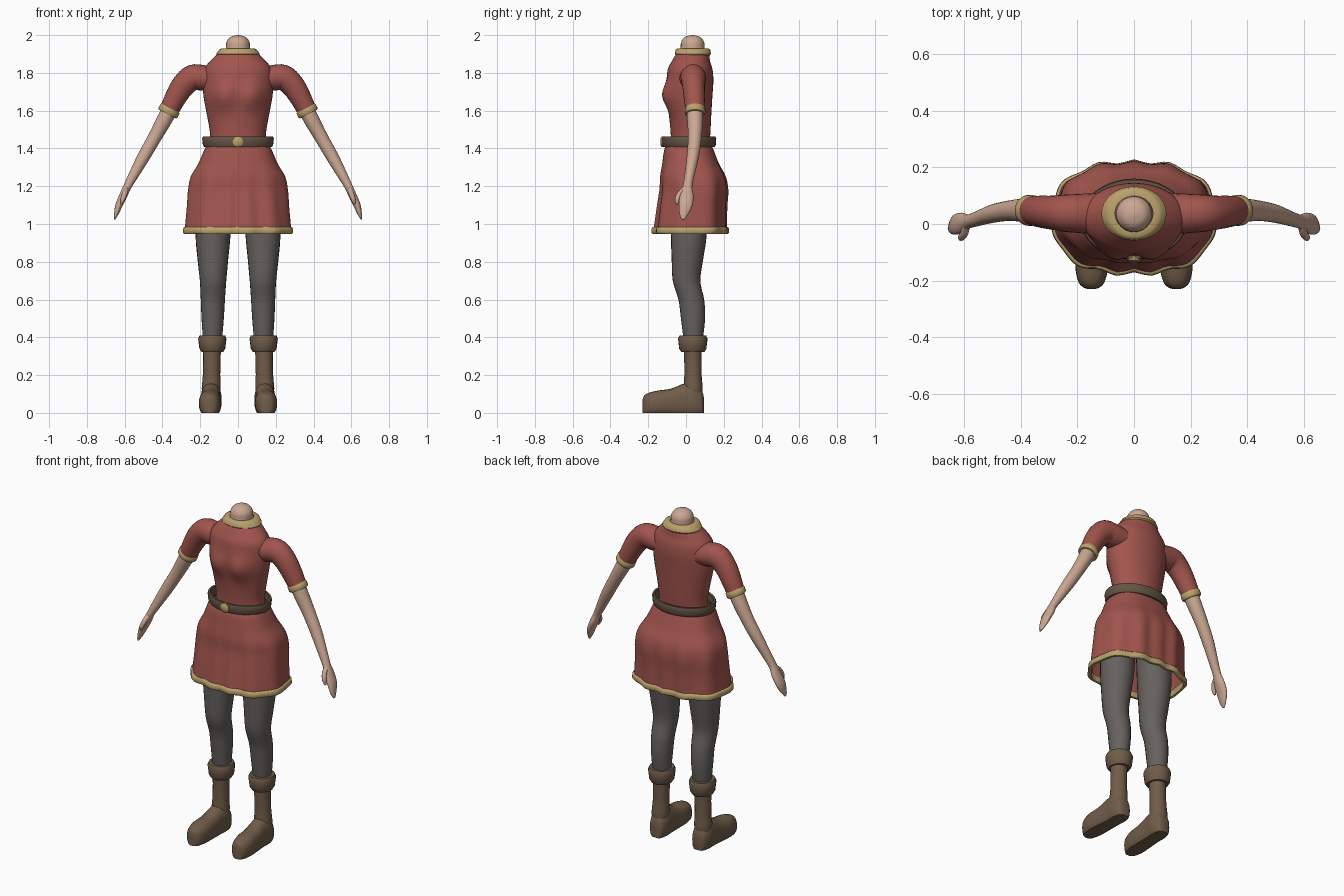
import bpy, math
from math import cos, sin, pi, exp
from mathutils import Vector

if "Cube" in bpy.data.objects:
    bpy.data.objects.remove(bpy.data.objects["Cube"])


def material(name, r, g, b):
    m = bpy.data.materials.new(name)
    m.use_nodes = True
    m.diffuse_color = (r, g, b, 1)
    bsdf = m.node_tree.nodes["Principled BSDF"]
    bsdf.inputs["Base Color"].default_value = (r, g, b, 1)
    bsdf.inputs["Roughness"].default_value = 0.8
    return m


RED = material("red cloth", 0.36, 0.09, 0.075)
GOLD = material("gold trim", 0.5, 0.36, 0.15)
SKIN = material("skin", 0.6, 0.39, 0.29)
GREY = material("grey leggings", 0.13, 0.12, 0.112)
BROWN = material("boot leather", 0.165, 0.108, 0.066)
BELT = material("belt leather", 0.13, 0.088, 0.058)
UP, BACK, FORWARD = Vector((0, 0, 1)), Vector((0, 1, 0)), Vector((0, -1, 0))


def resample(stations, steps):
    """Smooth interpolation through all stations."""
    if steps == 1:
        return stations
    out = []
    last = len(stations) - 1
    for i in range(last):
        quad = [stations[max(0, min(last, i + k))] for k in (-1, 0, 1, 2)]
        for s in range(steps):
            t = s / steps
            out.append(tuple(
                b + t * (c - a) / 2 + t * t * (a - 2.5 * b + 2 * c - d / 2)
                + t ** 3 * (1.5 * (b - c) + (d - a) / 2)
                for a, b, c, d in zip(*quad)))
    return out + [stations[-1]]


def loft(name, stations, mat, n=24, steps=4, axis=UP, ref=BACK, power=2,
         caps=True, ring=False, mirror=False, deform=None):
    """Skin elliptical rings (x, y, z, half width, half depth); axis None follows the path."""
    st = resample(stations, steps)
    centres = [Vector(s[:3]) for s in st]
    verts = []
    for i, s in enumerate(st):
        t = axis or (centres[min(i + 1, len(st) - 1)] - centres[max(i - 1, 0)]).normalized()
        v = (ref - t * ref.dot(t)).normalized()
        u = v.cross(t)
        for j in range(n):
            c, d = cos(2 * pi * j / n), sin(2 * pi * j / n)
            c = math.copysign(abs(c) ** (2 / power), c)
            d = math.copysign(abs(d) ** (2 / power), d)
            p = centres[i] + u * (c * s[3]) + v * (d * s[4])
            verts.append(deform(p) if deform else p)
    rows = len(st)
    faces = []
    for i in range(rows if ring else rows - 1):
        a, b = i * n, (i + 1) % rows * n
        faces += [(a + j, a + (j + 1) % n, b + (j + 1) % n, b + j) for j in range(n)]
    if caps and not ring:
        faces += [tuple(reversed(range(n))), tuple(range((rows - 1) * n, rows * n))]
    mesh = bpy.data.meshes.new(name)
    mesh.from_pydata(verts, [], faces)
    mesh.materials.append(mat)
    ob = bpy.data.objects.new(name, mesh)
    bpy.context.collection.objects.link(ob)
    if mirror:
        ob.modifiers.new("mirror", "MIRROR").use_mirror_merge = False
    bpy.ops.object.select_all(action="DESELECT")
    ob.select_set(True)
    bpy.context.view_layer.objects.active = ob
    bpy.ops.object.shade_smooth_by_angle(angle=math.radians(50))
    return ob


def band(name, bottom, top, thick, mat, axis=UP, **kw):
    """Hollow rounded band between two stations."""
    def at(f, grow):
        return tuple(a + (b - a) * f + (grow if k > 2 else 0)
                     for k, (a, b) in enumerate(zip(bottom, top)))
    section = [(0, -thick), (0, -thick * .3), (.2, 0), (.8, 0), (1, -thick * .3), (1, -thick)]
    return loft(name, [at(*p) for p in section], mat, steps=1, axis=axis, ring=True, **kw)


def bust(p):
    if p.y < 0:
        p.y -= .036 * exp(-((abs(p.x) - .075) / .06) ** 2 - ((p.z - 1.68) / .07) ** 2)
    return p


def folds(p):
    # Pleats that deepen toward the hem
    t = max(0, min(1, (1.34 - p.z) / .18))
    ang = math.atan2(p.y - .025, p.x) - pi / 2
    k = 1 + .035 * t * cos(11 * ang)
    return Vector((p.x * (1 + (k - 1) * .4), .025 + (p.y - .025) * k, p.z))


def flat_sole(p):
    p.z = max(p.z, 0)
    return p


# Bodice, neck and collar
loft("bodice", [(0, .022, 1.40, .15, .1), (0, .024, 1.48, .148, .105),
                (0, .022, 1.58, .165, .112), (0, .02, 1.68, .183, .12),
                (0, .022, 1.76, .185, .123), (0, .022, 1.82, .178, .118),
                (0, .026, 1.86, .15, .102), (0, .035, 1.90, .108, .088)],
     RED, n=40, deform=bust)
loft("neck", [(0, .035, 1.84, .07, .07), (0, .035, 1.93, .064, .064),
              (0, .035, 1.965, .06, .06), (0, .035, 1.99, .04, .04),
              (0, .035, 2.0, .006, .006)], SKIN)
band("collar", (0, .037, 1.893, .12, .097), (0, .037, 1.93, .095, .09), .028, GOLD, n=32)

# Skirt with a trimmed hem
loft("skirt", [(0, .02, 1.43, .15, .11), (0, .015, 1.40, .175, .128),
               (0, .024, 1.32, .21, .15), (0, .036, 1.25, .25, .172),
               (0, .04, 1.18, .264, .178), (0, .03, 1.08, .27, .182),
               (0, .022, .96, .28, .19)],
     RED, n=88, power=2.5, caps=False, deform=folds)
band("skirt_hem", (0, .022, .948, .29, .2), (0, .022, .984, .287, .198), .02, GOLD,
     n=88, power=2.5, deform=folds)

# Belt and buckle
band("belt", (0, .017, 1.408, .185, .14), (0, .017, 1.462, .191, .144), .016, BELT, n=40)
loft("buckle", [(0, -.115, 1.435, .028, .028), (0, -.128, 1.435, .028, .028),
                (0, -.135, 1.435, .018, .018)], GOLD, n=12, steps=1, axis=FORWARD, ref=UP)

# Sleeves and gold cuffs
loft("sleeves", [(.10, .035, 1.765, .06, .075), (.18, .037, 1.773, .067, .07),
                 (.24, .038, 1.775, .068, .066), (.29, .04, 1.733, .063, .06),
                 (.33, .044, 1.67, .057, .056), (.368, .048, 1.595, .05, .05)],
     RED, axis=None, mirror=True)
arm_axis = Vector((.46, 0, -.89))
band("sleeve_cuffs", (.357, .048, 1.617, .056, .054), (.374, .048, 1.582, .057, .055),
     .018, GOLD, axis=arm_axis, mirror=True)

# Bare arms, hands and thumbs
loft("arms", [(.34, .046, 1.65, .042, .042), (.385, .048, 1.56, .041, .042),
              (.44, .047, 1.46, .036, .036), (.5, .036, 1.355, .033, .032),
              (.555, .018, 1.255, .026, .026), (.587, .008, 1.195, .021, .025),
              (.607, .004, 1.15, .021, .036), (.63, -.002, 1.1, .019, .036),
              (.644, -.012, 1.055, .012, .024), (.654, -.016, 1.025, .004, .009)],
     SKIN, axis=None, mirror=True)
loft("thumbs", [(.593, -.008, 1.185, .014, .014), (.6, -.034, 1.16, .014, .014),
                (.61, -.047, 1.13, .012, .013), (.617, -.047, 1.105, .005, .005)],
     SKIN, n=12, axis=None, mirror=True)

# Leggings
loft("leggings", [(.125, .02, 1.22, .1, .1), (.132, .015, .95, .093, .095),
                  (.133, .008, .82, .082, .084), (.132, .003, .7, .07, .073),
                  (.133, .028, .6, .064, .068), (.134, .037, .5, .059, .064),
                  (.135, .038, .38, .05, .05)], GREY, mirror=True)

# Boots
loft("boot_shafts", [(.136, .036, .38, .052, .05), (.138, .036, .3, .046, .046),
                     (.14, .037, .2, .046, .046), (.142, .038, .13, .05, .05),
                     (.142, .038, .08, .045, .045)][::-1], BROWN, mirror=True)
band("boot_cuffs", (.136, .036, .322, .066, .07), (.136, .036, .41, .077, .08),
     .03, BROWN, mirror=True)


def foot(y, x, half_width, top):
    return (x, y, top * .42, half_width, top * .58)


loft("feet", [foot(.094, .14, .025, .085), foot(.082, .141, .042, .12),
              foot(.04, .142, .055, .155), foot(-.01, .143, .053, .155),
              foot(-.08, .146, .056, .128), foot(-.15, .149, .058, .118),
              foot(-.2, .15, .048, .105), foot(-.222, .15, .032, .09),
              foot(-.23, .15, .012, .07)],
     BROWN, axis=FORWARD, ref=UP, power=2.4, mirror=True, deform=flat_sole)
